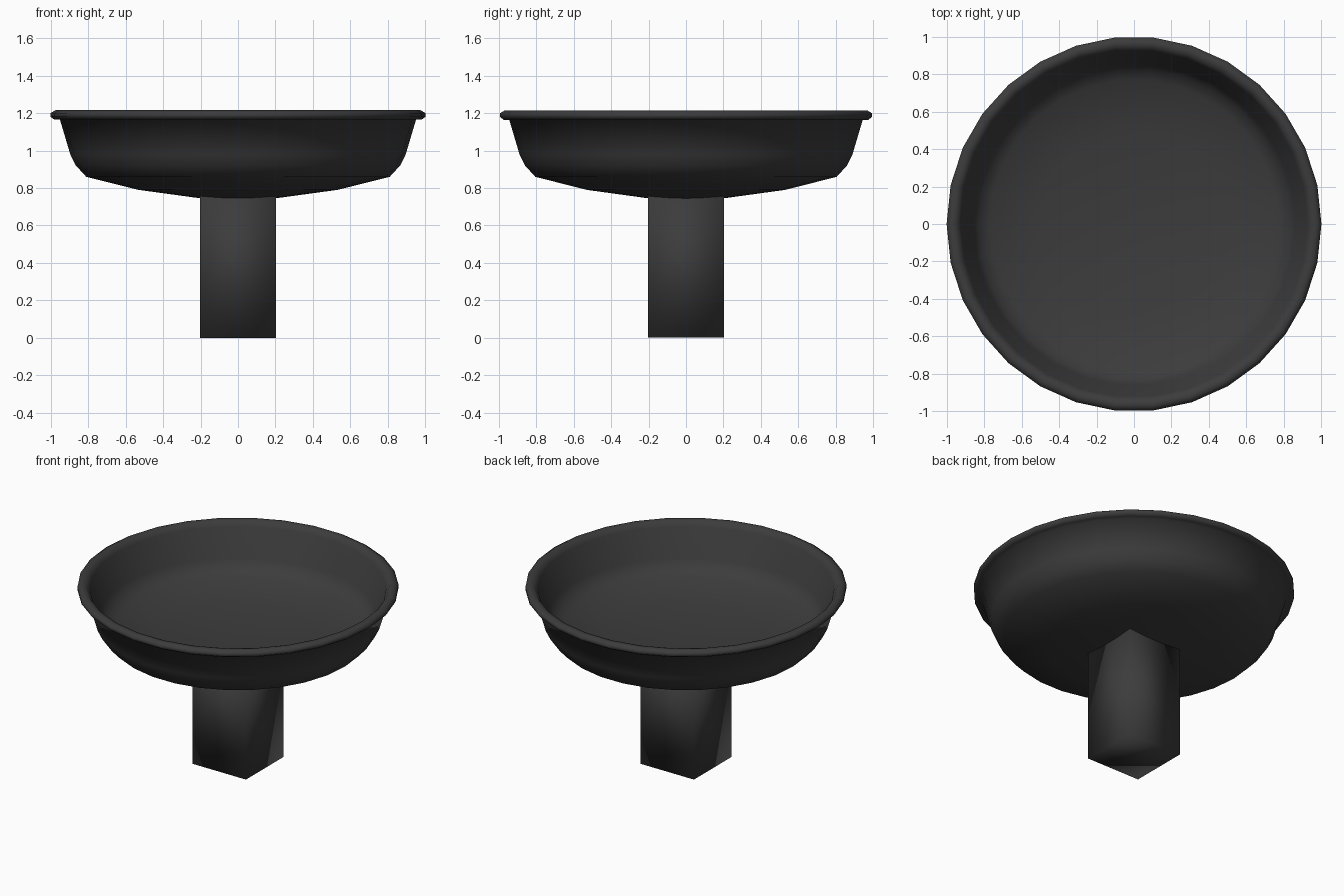
import bpy
import bmesh
from math import cos, sin, tau

cube = bpy.data.objects.get("Cube")
if cube:
    bpy.data.objects.remove(cube, do_unlink=True)

# Single dark finish
dark = bpy.data.materials.new("charcoal")
dark.use_nodes = True
colour = (0.045, 0.045, 0.045, 1)
dark.diffuse_color = colour
bsdf = dark.node_tree.nodes["Principled BSDF"]
bsdf.inputs["Base Color"].default_value = colour
bsdf.inputs["Roughness"].default_value = 0.8


def finish(name, bm):
    bmesh.ops.recalc_face_normals(bm, faces=bm.faces)
    for face in bm.faces:
        face.smooth = True
    mesh = bpy.data.meshes.new(name)
    bm.to_mesh(mesh)
    bm.free()
    mesh.materials.append(dark)
    obj = bpy.data.objects.new(name, mesh)
    bpy.context.scene.collection.objects.link(obj)
    return obj


def lathe(name, profile, sides):
    """Spin a closed-ended (radius, height) profile around z."""
    bm = bmesh.new()
    rings = []
    for r, z in profile:
        count = sides if r > 0 else 1
        rings.append([bm.verts.new((r * cos(tau * i / sides), r * sin(tau * i / sides), z))
                      for i in range(count)])
    for a, b in zip(rings, rings[1:]):
        for i in range(sides):
            j = (i + 1) % sides
            corners = [a[i % len(a)], a[j % len(a)], b[j % len(b)], b[i % len(b)]]
            bm.faces.new(list(dict.fromkeys(corners)))
    return finish(name, bm)


# Shallow dish: underside, outer wall, rolled lip, inner wall, floor
outer = [(0, 0.735), (0.2, 0.745), (0.53, 0.79), (0.81, 0.86),
         (0.865, 0.92), (0.895, 0.98), (0.95, 1.165)]
lip = [(0.98, 1.165), (1.0, 1.18), (1.0, 1.2), (0.975, 1.215), (0.945, 1.21)]
inner = [(0.925, 1.18), (0.86, 0.99), (0.83, 0.94), (0.77, 0.905), (0.5, 0.85), (0, 0.82)]
lathe("dish", outer + lip + inner, 30)

# Square post, tucked into the dish base
bm = bmesh.new()
bmesh.ops.create_cube(bm, size=1)
for v in bm.verts:
    v.co.x *= 0.405
    v.co.y *= 0.405
    v.co.z = 0.78 if v.co.z > 0 else 0
bmesh.ops.triangulate(bm, faces=bm.faces)
finish("post", bm)
